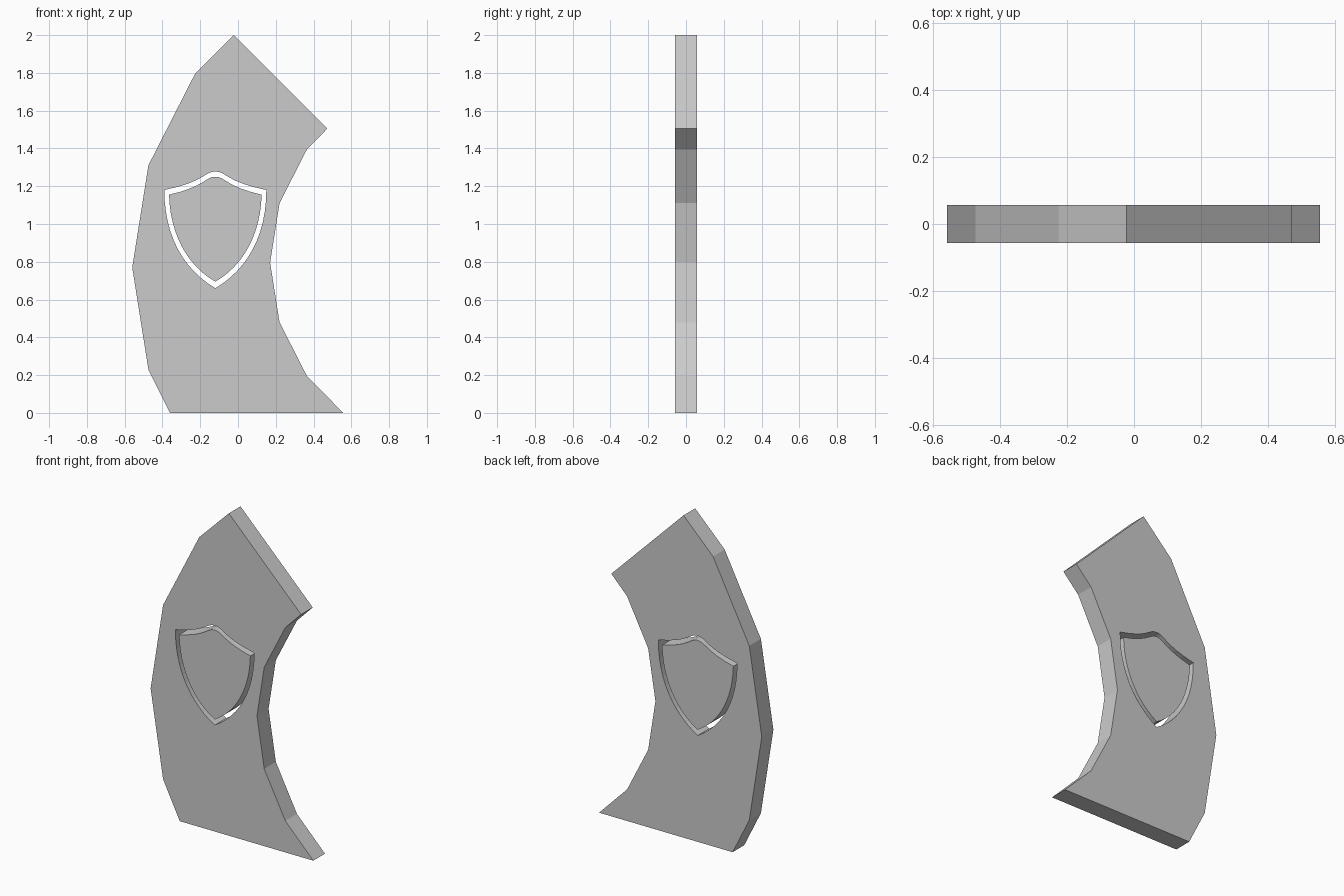
import bpy, bmesh
from math import sin, cos, radians

if "Cube" in bpy.data.objects:
    bpy.data.objects.remove(bpy.data.objects["Cube"])

HALF = 0.057  # half thickness


def plate(name, loops):
    """Flat plate from closed (x, z) loops; inner loops become through holes."""
    bm = bmesh.new()
    edges = []
    for loop in loops:
        vs = [bm.verts.new((x, -HALF, z)) for x, z in loop]
        edges += [bm.edges.new((a, b)) for a, b in zip(vs, vs[1:] + vs[:1])]
    bmesh.ops.triangle_fill(bm, edges=edges, use_beauty=True, normal=(0, -1, 0))
    ext = bmesh.ops.extrude_face_region(bm, geom=bm.faces[:], use_keep_orig=True)
    moved = [v for v in ext["geom"] if isinstance(v, bmesh.types.BMVert)]
    bmesh.ops.translate(bm, verts=moved, vec=(0, 2 * HALF, 0))
    bmesh.ops.recalc_face_normals(bm, faces=bm.faces[:])
    mesh = bpy.data.meshes.new(name)
    bm.to_mesh(mesh)
    bm.free()
    obj = bpy.data.objects.new(name, mesh)
    bpy.context.collection.objects.link(obj)
    return obj


def arc(radius, cz, steps):
    """Points of a 20-sided arc bulging to -x."""
    return [(1.19 - radius * cos(radians(18 * i)), cz + radius * sin(radians(18 * i)))
            for i in steps]


def bezier(p, n):
    out = []
    for i in range(n):
        t = i / n
        w = ((1 - t) ** 3, 3 * t * (1 - t) ** 2, 3 * t * t * (1 - t), t ** 3)
        out.append(tuple(sum(k * q[a] for k, q in zip(w, p)) for a in (0, 1)))
    return out


def shield(top, side):
    """Left half from top peak to bottom tip, mirrored about x = -0.12."""
    cx = -0.12
    left = bezier(top, 8) + bezier(side, 12) + [side[-1]]
    right = [(2 * cx - x, z) for x, z in left[-2:0:-1]]
    return left + right


# curved body outline: outer arc, straight cut ends, inner arc
outline = ([(-0.36, 0.0)] + arc(1.75, 0.77, (-1, 0, 1, 2)) + [(-0.023, 2.0), (0.473, 1.505)]
           + arc(1.02, 0.795, (2, 1, 0, -1, -2)) + [(0.557, 0.0)])

# shield-shaped slot and the inlay left inside it
slot = shield([(-0.12, 1.278), (-0.18, 1.278), (-0.17, 1.225), (-0.39, 1.18)],
              [(-0.39, 1.18), (-0.39, 0.94), (-0.29, 0.76), (-0.12, 0.66)])
inlay = shield([(-0.12, 1.25), (-0.175, 1.25), (-0.17, 1.2), (-0.365, 1.155)],
               [(-0.365, 1.155), (-0.36, 0.95), (-0.27, 0.78), (-0.12, 0.695)])

plate("curved_plate", [outline, slot])
plate("shield_inlay", [inlay])
